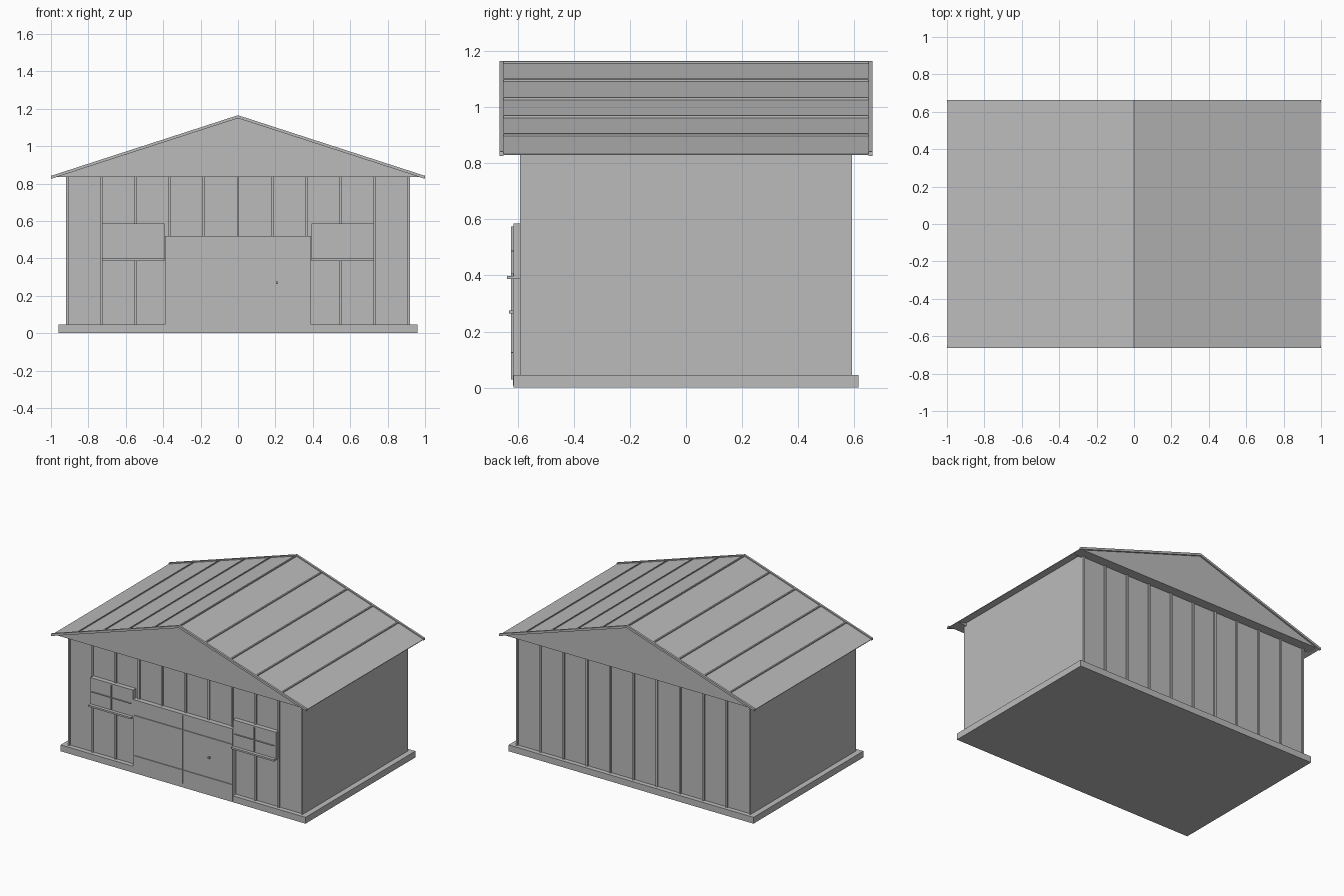
import bpy, bmesh

if "Cube" in bpy.data.objects:
    bpy.data.objects.remove(bpy.data.objects["Cube"])

grey = bpy.data.materials.new("plain grey")
grey.diffuse_color = (0.5, 0.5, 0.5, 1)
grey.use_nodes = True
grey.node_tree.nodes["Principled BSDF"].inputs["Base Color"].default_value = grey.diffuse_color

RIDGE, SLOPE = 1.157, 0.324      # roof surface: z = RIDGE - SLOPE * |x|


def roof_z(x):
    return RIDGE - SLOPE * abs(x)


def prism(name, outline, y0, y1):
    """Extrude an (x, z) outline from y0 to y1."""
    bm = bmesh.new()
    face = bm.faces.new([bm.verts.new((x, y0, z)) for x, z in outline])
    ext = bmesh.ops.extrude_face_region(bm, geom=[face])
    verts = [g for g in ext["geom"] if isinstance(g, bmesh.types.BMVert)]
    bmesh.ops.translate(bm, verts=verts, vec=(0, y1 - y0, 0))
    bmesh.ops.recalc_face_normals(bm, faces=bm.faces)
    mesh = bpy.data.meshes.new(name)
    bm.to_mesh(mesh)
    bm.free()
    mesh.materials.append(grey)
    obj = bpy.data.objects.new(name, mesh)
    bpy.context.collection.objects.link(obj)
    return obj


def box(name, x0, x1, y0, y1, z0, z1):
    return prism(name, [(x0, z0), (x1, z0), (x1, z1), (x0, z1)], y0, y1)


def chevron(name, half, up, down, y0, y1):
    """Bent strip following both roof slopes."""
    top = [(-half, roof_z(half) + up), (0, RIDGE + up), (half, roof_z(half) + up)]
    low = [(half, roof_z(half) - down), (0, RIDGE - down), (-half, roof_z(half) - down)]
    return prism(name, top + low, y0, y1)


# Foundation slab and the main body reaching up under the roof
box("foundation", -0.96, 0.96, -0.615, 0.615, 0, 0.045)
w = 0.92
prism("walls", [(-w, 0.045), (w, 0.045), (w, roof_z(w) - 0.003), (0, RIDGE - 0.003),
                (-w, roof_z(w) - 0.003)], -0.582, 0.582)

# Wall battens on the front and back
for side in (-1, 1):
    for k in range(-5, 6):
        x = k * 0.1827
        box("wall_batten", x - 0.0065, x + 0.0065, side * 0.58, side * 0.592, 0.045, 0.84)
    # Boxed gable and its sloping edge trim
    prism("gable", [(-0.99, 0.835), (0.99, 0.835), (0, RIDGE - 0.002)], side * 0.57, side * 0.652)
    chevron("gable_trim", 1.0, 0.008, 0.008, side * 0.65, side * 0.664)

# Roof sheet with seam battens running front to back
chevron("roof", 0.998, 0, 0.004, -0.652, 0.652)
chevron("ridge_batten", 0.005, 0.008, 0.004, -0.652, 0.652)
for side in (-1, 1):
    for k in range(1, 5):
        a, b = side * (k * 0.2 - 0.004), side * (k * 0.2 + 0.004)
        prism("roof_batten", [(a, roof_z(a) - 0.002), (b, roof_z(b) - 0.002),
                              (b, roof_z(b) + 0.008), (a, roof_z(a) + 0.008)], -0.652, 0.652)

# Wide double door with dividing bars and knob
box("door", -0.39, 0.39, -0.617, -0.575, 0.008, 0.52)
box("door_center_bar", -0.002, 0.002, -0.623, -0.615, 0.03, 0.512)
for z in (0.125, 0.41):
    box("door_cross_bar", -0.38, 0.38, -0.623, -0.615, z - 0.002, z + 0.002)
box("door_knob", 0.203, 0.215, -0.63, -0.615, 0.264, 0.276)

# Windows with crossed glazing bars and a projecting sill
for side in (-1, 1):
    c = side * 0.56
    box("window", c - 0.168, c + 0.168, -0.615, -0.575, 0.39, 0.585)
    box("window_upright_bar", c - 0.002, c + 0.002, -0.623, -0.613, 0.405, 0.575)
    box("window_cross_bar", c - 0.155, c + 0.155, -0.623, -0.613, 0.486, 0.49)
    box("window_sill", c - 0.168, c + 0.168, -0.638, -0.6, 0.387, 0.399)
